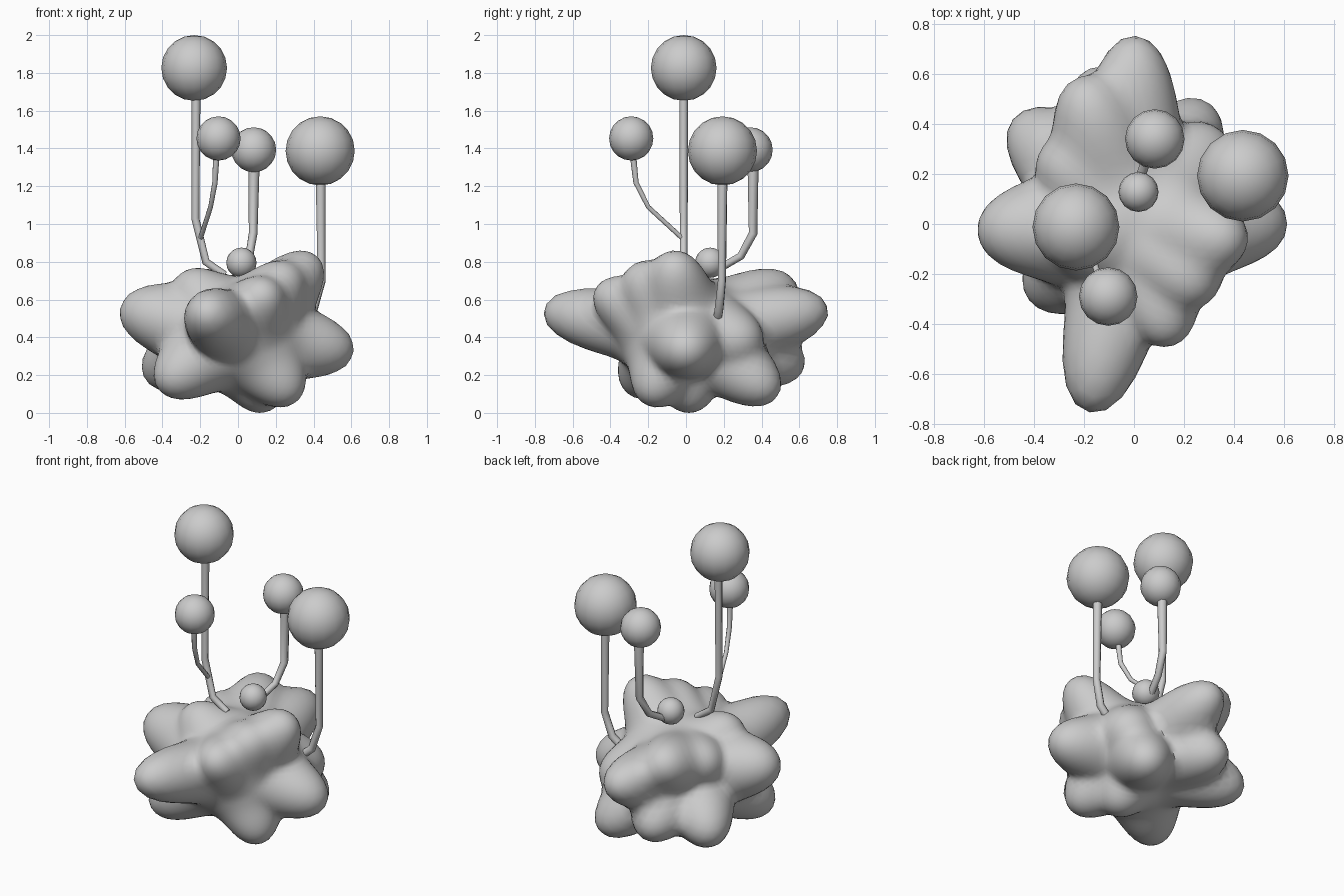
import bpy, math
from mathutils import Vector

if "Cube" in bpy.data.objects:
    bpy.data.objects.remove(bpy.data.objects["Cube"])

CENTRE = Vector((0, 0, 0.42))
# Rounded lobes that push out of the body: tip x, y, z and sharpness
LOBES = [(Vector(p[:3]) - CENTRE, p[3]) for p in [
    (-0.18, -0.75, 0.55, 18), (0.0, 0.75, 0.56, 17), (-0.62, -0.03, 0.57, 12),
    (0.61, 0.0, 0.32, 14), (0.41, -0.07, 0.84, 14), (0.28, -0.27, 0.78, 13),
    (0.15, -0.47, 0.67, 15), (-0.22, 0.57, 0.70, 14), (-0.29, -0.08, 0.75, 14),
    (-0.34, 0.30, 0.66, 14), (-0.40, -0.29, 0.13, 13), (-0.47, 0.42, 0.20, 14),
    (-0.16, 0.62, 0.24, 14), (0.28, 0.47, 0.09, 14), (0.29, -0.20, 0.06, 13),
    (0.15, 0.02, 0.01, 12), (0.35, 0.37, 0.38, 12)]]


def finish(obj, name, angle=60):
    obj.name = name
    bpy.ops.object.select_all(action='DESELECT')
    bpy.context.view_layer.objects.active = obj
    obj.select_set(True)
    bpy.ops.object.shade_smooth_by_angle(angle=math.radians(angle))


def core_radius(d):
    return 1 / math.sqrt((d.x / 0.39) ** 2 + (d.y / 0.37) ** 2 + (d.z / 0.31) ** 2)


def body_radius(d):
    total = 0
    for tip, sharp in LOBES:
        t = tip.normalized()
        u = sharp * max(0, 1 - d.dot(t))
        bump = max(0, tip.length - core_radius(t)) * math.exp(-u ** 1.1)
        total += bump ** 4
    return core_radius(d) + total ** 0.25


# Lumpy body
bpy.ops.mesh.primitive_ico_sphere_add(subdivisions=5, radius=1)
body = bpy.context.object
for v in body.data.vertices:
    d = v.co.normalized()
    v.co = CENTRE + d * body_radius(d)
low = min(v.co.z for v in body.data.vertices)
for v in body.data.vertices:
    v.co.z -= low
finish(body, "lumpy_body")


# Round bulbs
def bulb(name, pos, r):
    bpy.ops.mesh.primitive_uv_sphere_add(segments=16, ring_count=10, radius=r, location=pos)
    finish(bpy.context.object, name)


# Bent tapering stalks; each point is x, y, z, radius
def stalk(name, pts):
    cu = bpy.data.curves.new(name, 'CURVE')
    cu.dimensions = '3D'
    cu.bevel_depth = 1
    cu.bevel_resolution = 2
    cu.use_fill_caps = True
    sp = cu.splines.new('POLY')
    sp.points.add(len(pts) - 1)
    for p, (x, y, z, r) in zip(sp.points, pts):
        p.co = (x, y, z, 1)
        p.radius = r
    obj = bpy.data.objects.new(name, cu)
    bpy.context.collection.objects.link(obj)
    bpy.ops.object.select_all(action='DESELECT')
    bpy.context.view_layer.objects.active = obj
    obj.select_set(True)
    bpy.ops.object.convert(target='MESH')
    finish(bpy.context.object, name)


bulb("tall_bulb", (-0.232, -0.012, 1.826), 0.174)
bulb("front_bulb", (-0.103, -0.29, 1.453), 0.117)
bulb("back_bulb", (0.083, 0.34, 1.393), 0.119)
bulb("right_bulb", (0.435, 0.193, 1.387), 0.183)
bulb("small_bulb", (0.018, 0.128, 0.795), 0.08)

stalk("tall_stalk", [(-0.222, -0.012, 1.67, 0.023), (-0.226, -0.012, 1.03, 0.021),
                     (-0.17, -0.012, 0.80, 0.021), (-0.07, -0.01, 0.73, 0.02)])
stalk("front_stalk", [(-0.115, -0.28, 1.36, 0.018), (-0.122, -0.265, 1.22, 0.015),
                      (-0.145, -0.20, 1.09, 0.013), (-0.20, -0.015, 0.92, 0.013)])
stalk("back_stalk", [(0.085, 0.355, 1.30, 0.029), (0.080, 0.355, 0.95, 0.023),
                     (0.06, 0.29, 0.83, 0.021), (0.02, 0.17, 0.76, 0.02)])
stalk("right_stalk", [(0.438, 0.193, 1.23, 0.027), (0.443, 0.19, 0.70, 0.022),
                      (0.40, 0.175, 0.55, 0.024), (0.33, 0.165, 0.49, 0.024)])
